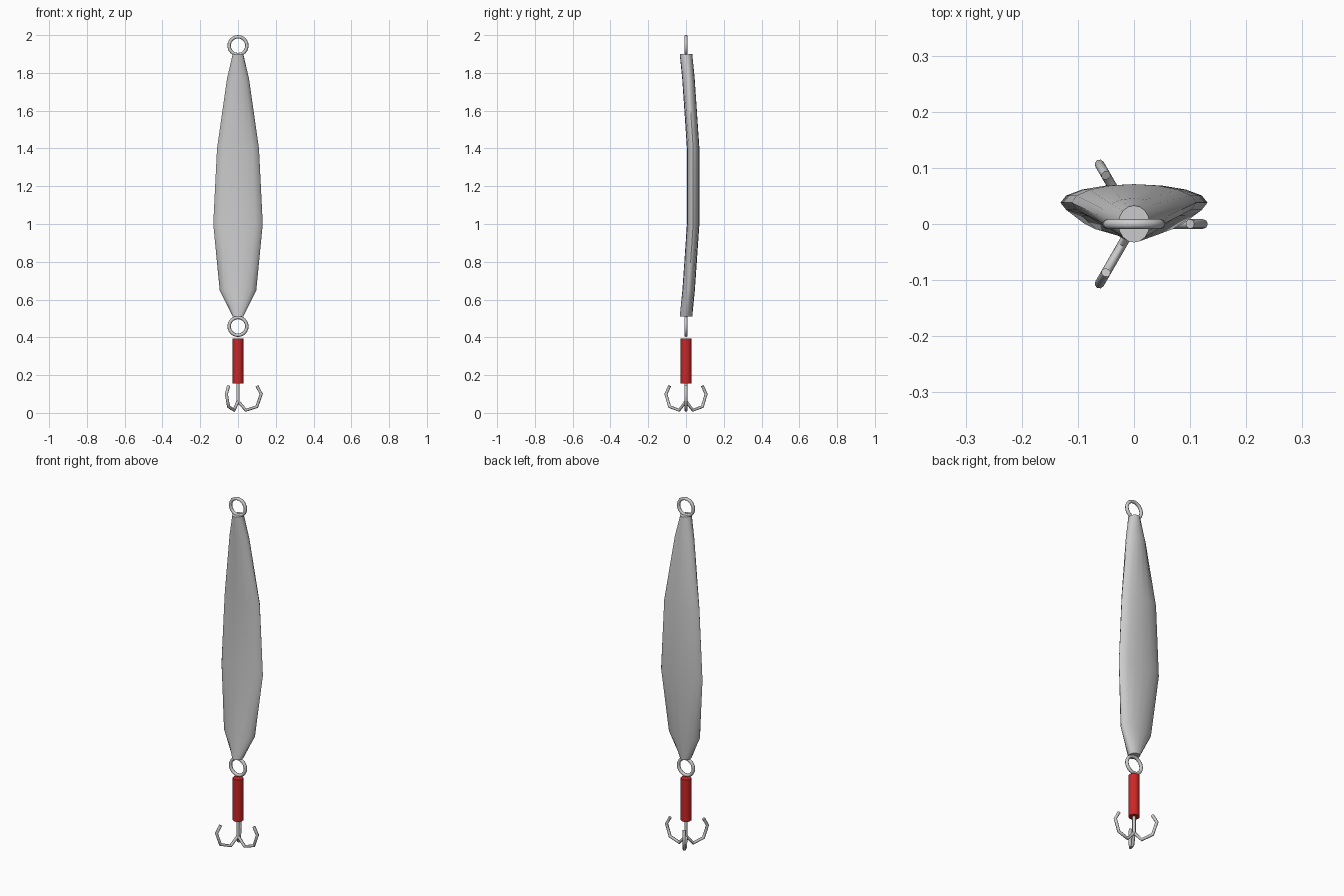
import bpy, bmesh
from math import cos, sin, tau, pi

if "Cube" in bpy.data.objects:
    bpy.data.objects.remove(bpy.data.objects["Cube"])


def finish(obj, name, angle=50):
    obj.name = name
    bpy.ops.object.select_all(action='DESELECT')
    obj.select_set(True)
    bpy.context.view_layer.objects.active = obj
    bpy.ops.object.shade_smooth_by_angle(angle=angle * pi / 180)
    return obj


def ring(name, z):
    bpy.ops.mesh.primitive_torus_add(location=(0, 0, z), rotation=(pi / 2, 0, 0),
                                     major_radius=0.047, minor_radius=0.009,
                                     major_segments=24, minor_segments=8)
    finish(bpy.context.object, name)


def cylinder(name, radius, z0, z1, sides):
    bpy.ops.mesh.primitive_cylinder_add(vertices=sides, radius=radius, depth=z1 - z0,
                                        location=(0, 0, (z0 + z1) / 2))
    return finish(bpy.context.object, name)


# Curved body: elliptical sections as (z, half width, centre y)
sections = [(0.51, 0.028, 0.0), (0.65, 0.097, 0.014), (1.0, 0.131, 0.038),
            (1.4, 0.111, 0.038), (1.77, 0.058, 0.013), (1.9, 0.028, 0.0)]
SIDES = 16
bm = bmesh.new()
loops = [[bm.verts.new((w * cos(tau * i / SIDES), y + 0.033 * sin(tau * i / SIDES), z))
          for i in range(SIDES)] for z, w, y in sections]
for a, b in zip(loops, loops[1:]):
    for i in range(SIDES):
        j = (i + 1) % SIDES
        bm.faces.new((a[i], a[j], b[j], b[i]))
bm.faces.new(loops[0][::-1])
bm.faces.new(loops[-1])
mesh = bpy.data.meshes.new("lure_body")
bm.to_mesh(mesh)
bm.free()
body = bpy.data.objects.new("lure_body", mesh)
bpy.context.collection.objects.link(body)
finish(body, "lure_body")

# Wire rings at both ends
ring("top_ring", 1.944)
ring("bottom_ring", 0.458)

# Red sleeve and hook shank
red = bpy.data.materials.new("red")
red.diffuse_color = (0.6, 0.02, 0.02, 1)
red.use_nodes = True
red.node_tree.nodes["Principled BSDF"].inputs["Base Color"].default_value = red.diffuse_color
sleeve = cylinder("red_sleeve", 0.028, 0.155, 0.395, 16)
sleeve.data.materials.append(red)
cylinder("hook_shank", 0.009, 0.055, 0.17, 8)

# Three bent hook prongs
path = [(0.0, 0.062), (0.042, 0.014), (0.1, 0.033), (0.123, 0.1), (0.1, 0.143)]
for k in range(3):
    a = tau * k / 3
    curve = bpy.data.curves.new("hook_prong", 'CURVE')
    curve.dimensions = '3D'
    curve.bevel_depth = 0.0085
    curve.bevel_resolution = 2
    curve.use_fill_caps = True
    spline = curve.splines.new('POLY')
    spline.points.add(len(path) - 1)
    for p, (r, z) in zip(spline.points, path):
        p.co = (r * cos(a), r * sin(a), z, 1)
    prong = bpy.data.objects.new("hook_prong", curve)
    bpy.context.collection.objects.link(prong)
    bpy.ops.object.select_all(action='DESELECT')
    prong.select_set(True)
    bpy.context.view_layer.objects.active = prong
    bpy.ops.object.convert(target='MESH')
    finish(bpy.context.object, f"hook_prong_{k + 1}")
